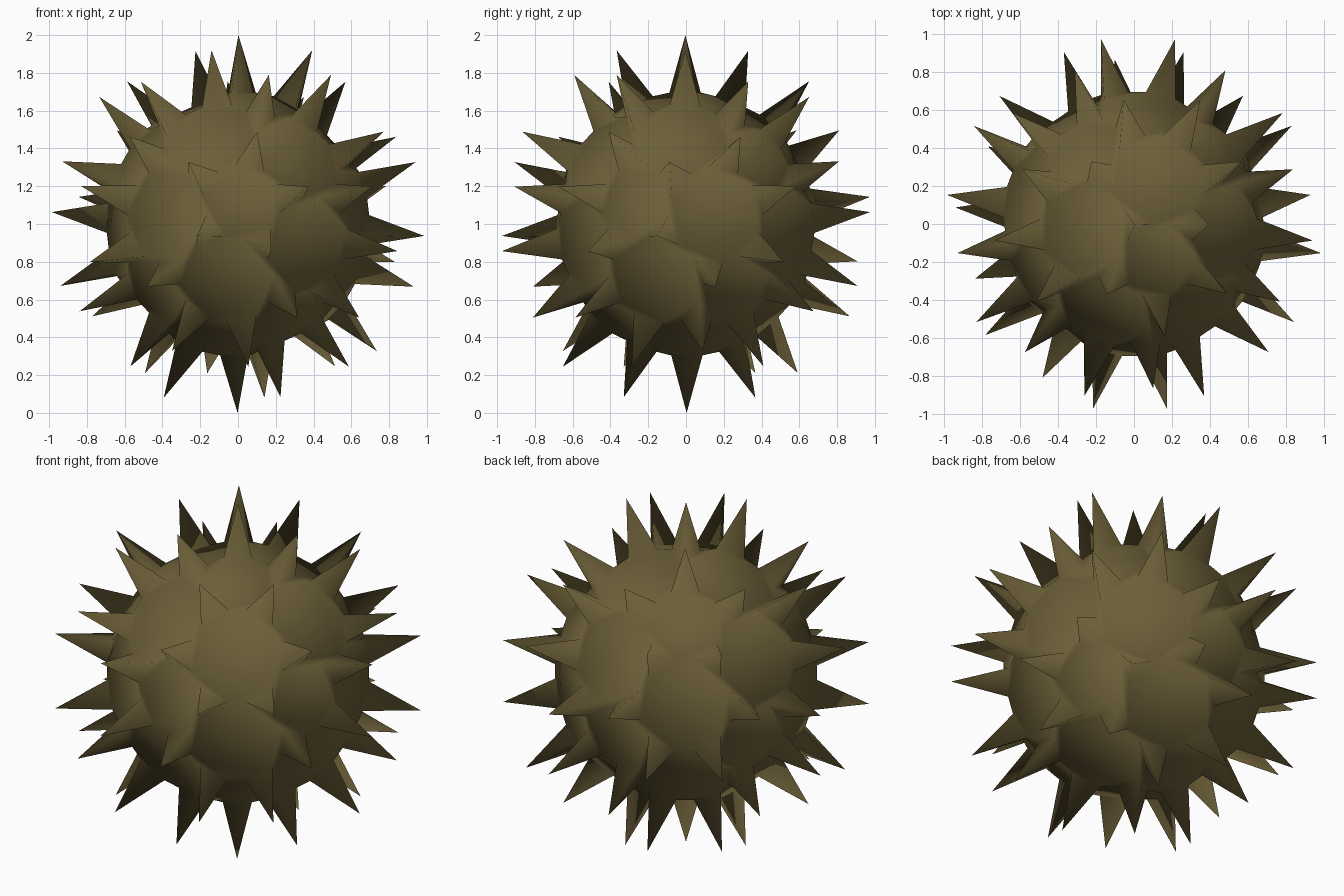
import bpy, bmesh
from mathutils import Matrix, Vector

if "Cube" in bpy.data.objects:
    bpy.data.objects.remove(bpy.data.objects["Cube"])

BODY_R = 0.715   # corner radius of the soccer-ball body before its corners are cut
TIP_R = 1.0      # spike tip radius
CUT = 33.333     # corner cut, percent of edge


def cut_corners(bm):
    bmesh.ops.bevel(bm, geom=bm.verts[:], offset=CUT, offset_type='PERCENT',
                    affect='VERTICES', segments=1, profile=0.5)


bm = bmesh.new()
bmesh.ops.create_icosphere(bm, subdivisions=1, radius=1)

# icosahedron -> truncated icosahedron (60 corners)
cut_corners(bm)
bm.normal_update()

# turn it so one corner points up and its pentagon edge runs along +x
pent = next(f for f in bm.faces if len(f.verts) == 5)
loop = pent.loops[0]
z = loop.vert.co.normalized()
a = loop.link_loop_prev.vert.co
x = (a - z * a.dot(z)).normalized()
y = z.cross(x)
rot = Matrix((x, y, z))
s = BODY_R / loop.vert.co.length
for v in bm.verts:
    v.co = rot @ v.co * s

# cut every corner to a small triangle, then raise each triangle to a spike
cut_corners(bm)
tris = [f for f in bm.faces if len(f.verts) == 3]
tips = bmesh.ops.poke(bm, faces=tris)["verts"]
for v in tips:
    v.co = v.co.normalized() * TIP_R
for v in bm.verts:
    v.co += Vector((0, 0, 1))
for f in bm.faces:
    f.smooth = True

mesh = bpy.data.meshes.new("spiked_ball")
bm.to_mesh(mesh)
bm.free()
ball = bpy.data.objects.new("spiked_ball", mesh)
bpy.context.collection.objects.link(ball)

mat = bpy.data.materials.new("olive_brown")
mat.diffuse_color = (0.15, 0.115, 0.04, 1)
mat.use_nodes = True
mat.node_tree.nodes["Principled BSDF"].inputs["Base Color"].default_value = mat.diffuse_color
mesh.materials.append(mat)
